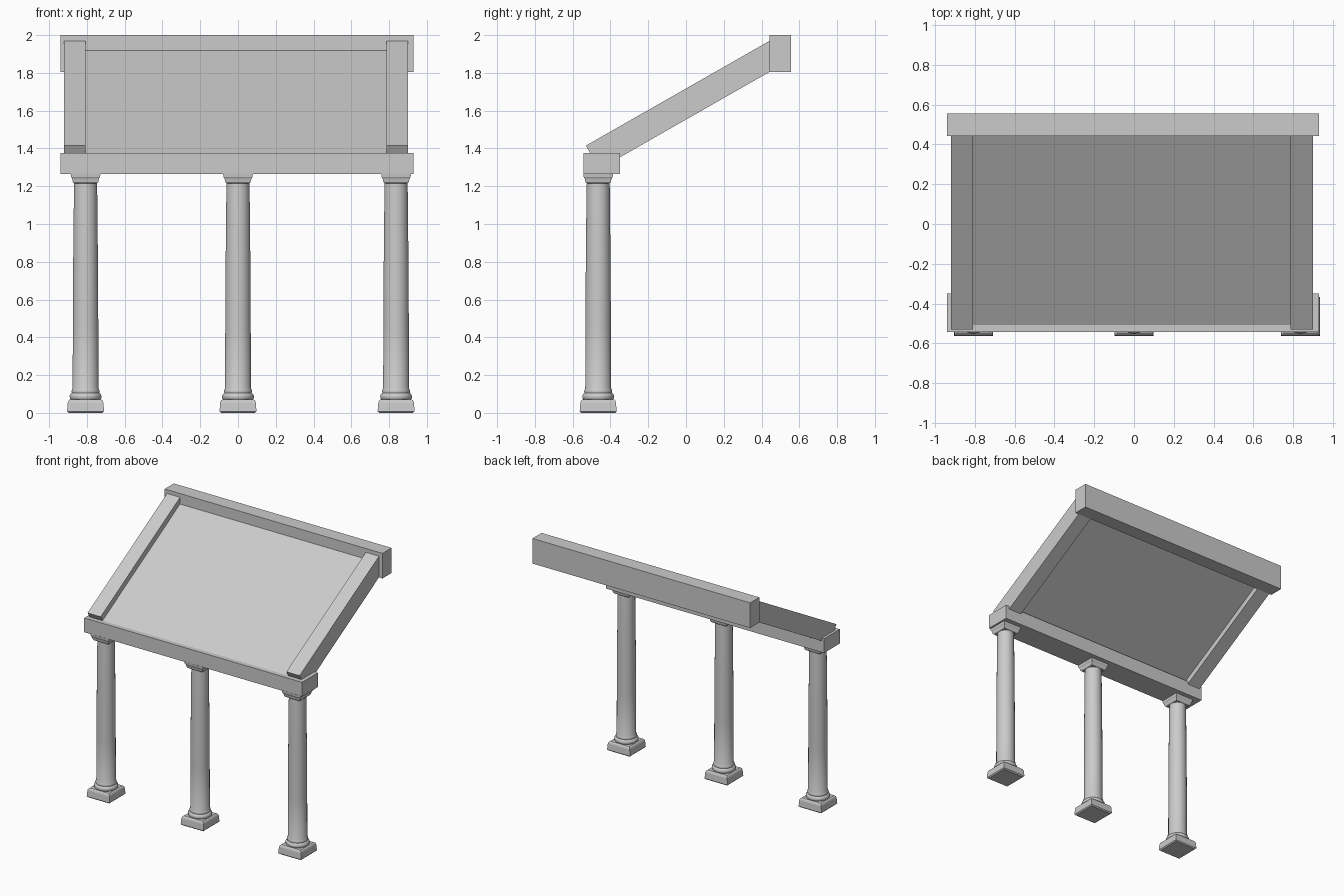
import bpy
import bmesh
import math

cube = bpy.data.objects.get("Cube")
if cube:
    bpy.data.objects.remove(cube, do_unlink=True)

stone = bpy.data.materials.new("grey_stone")
stone.use_nodes = True
GREY = (0.6, 0.6, 0.6, 1.0)
stone.diffuse_color = GREY
stone.node_tree.nodes["Principled BSDF"].inputs["Base Color"].default_value = GREY


def finish(bm, name, smooth=False):
    bmesh.ops.recalc_face_normals(bm, faces=bm.faces)
    mesh = bpy.data.meshes.new(name)
    bm.to_mesh(mesh)
    bm.free()
    mesh.materials.append(stone)
    obj = bpy.data.objects.new(name, mesh)
    bpy.context.collection.objects.link(obj)
    if smooth:
        bpy.ops.object.select_all(action='DESELECT')
        obj.select_set(True)
        bpy.context.view_layer.objects.active = obj
        bpy.ops.object.shade_smooth_by_angle(angle=math.radians(35))
    return obj


def extrude_x(name, x0, x1, profile):
    """Sweep a (y, z) outline from x0 to x1."""
    bm = bmesh.new()
    face = bm.faces.new([bm.verts.new((x0, y, z)) for y, z in profile])
    ext = bmesh.ops.extrude_face_region(bm, geom=[face])
    moved = [v for v in ext["geom"] if isinstance(v, bmesh.types.BMVert)]
    bmesh.ops.translate(bm, vec=(x1 - x0, 0, 0), verts=moved)
    return finish(bm, name)


def box(name, x0, x1, y0, y1, z0, z1):
    return extrude_x(name, x0, x1, [(y0, z0), (y1, z0), (y1, z1), (y0, z1)])


def stack(name, x, y, sections, sides, smooth):
    """Join regular rings of (height, half width) into a closed solid."""
    bm = bmesh.new()
    turn = math.pi / sides
    grow = 1 / math.cos(turn) if sides == 4 else 1
    rings = []
    for z, r in sections:
        angles = [turn + 2 * math.pi * i / sides for i in range(sides)]
        rings.append([bm.verts.new((x + r * grow * math.cos(a),
                                    y + r * grow * math.sin(a), z)) for a in angles])
    for low, high in zip(rings, rings[1:]):
        for i in range(sides):
            j = (i + 1) % sides
            bm.faces.new((low[i], low[j], high[j], high[i]))
    bm.faces.new(rings[0])
    bm.faces.new(rings[-1])
    return finish(bm, name, smooth)


# Horizontal beams
LEFT, RIGHT = -0.94, 0.93
box("front_beam", LEFT, RIGHT, -0.543, -0.35, 1.265, 1.376)
box("back_beam", LEFT, RIGHT, 0.443, 0.555, 1.805, 2.0)

# Sloping roof parts: the low end is cut square to the slope
SLOPE = math.radians(29.7)
START_Y, START_Z, END_Y = -0.53, 1.415, 0.445


def sloped(name, x0, x1, top, bottom):
    def low(d):
        return (START_Y + d * math.sin(SLOPE), START_Z - d * math.cos(SLOPE))

    def high(d):
        y, z = low(d)
        return (END_Y, z + (END_Y - y) * math.tan(SLOPE))

    return extrude_x(name, x0, x1, [low(top), low(bottom), high(bottom), high(top)])


sloped("right_rafter", -0.92, -0.808, 0, 0.143)
sloped("left_rafter", 0.787, 0.9, 0, 0.143)
sloped("roof_panel", -0.808, 0.787, 0.045, 0.1)

# Columns
PLINTH = [(0, 0.09), (0.008, 0.098), (0.055, 0.094), (0.066, 0.09), (0.072, 0.082)]
SHAFT = [(0.07, 0.078), (0.078, 0.084), (0.09, 0.085), (0.1, 0.08), (0.106, 0.073),
         (0.114, 0.075), (0.122, 0.073), (0.13, 0.069), (0.45, 0.068), (0.8, 0.066),
         (1.19, 0.062), (1.225, 0.06)]
CAPITAL = [(1.215, 0.06), (1.222, 0.067), (1.24, 0.071), (1.25, 0.077), (1.268, 0.079)]
for side, x in (("right", -0.807), ("middle", 0.0), ("left", 0.837)):
    stack(side + "_column_plinth", x, -0.465, PLINTH, 4, False)
    stack(side + "_column_shaft", x, -0.465, SHAFT, 24, True)
    stack(side + "_column_capital", x, -0.465, CAPITAL, 4, False)
